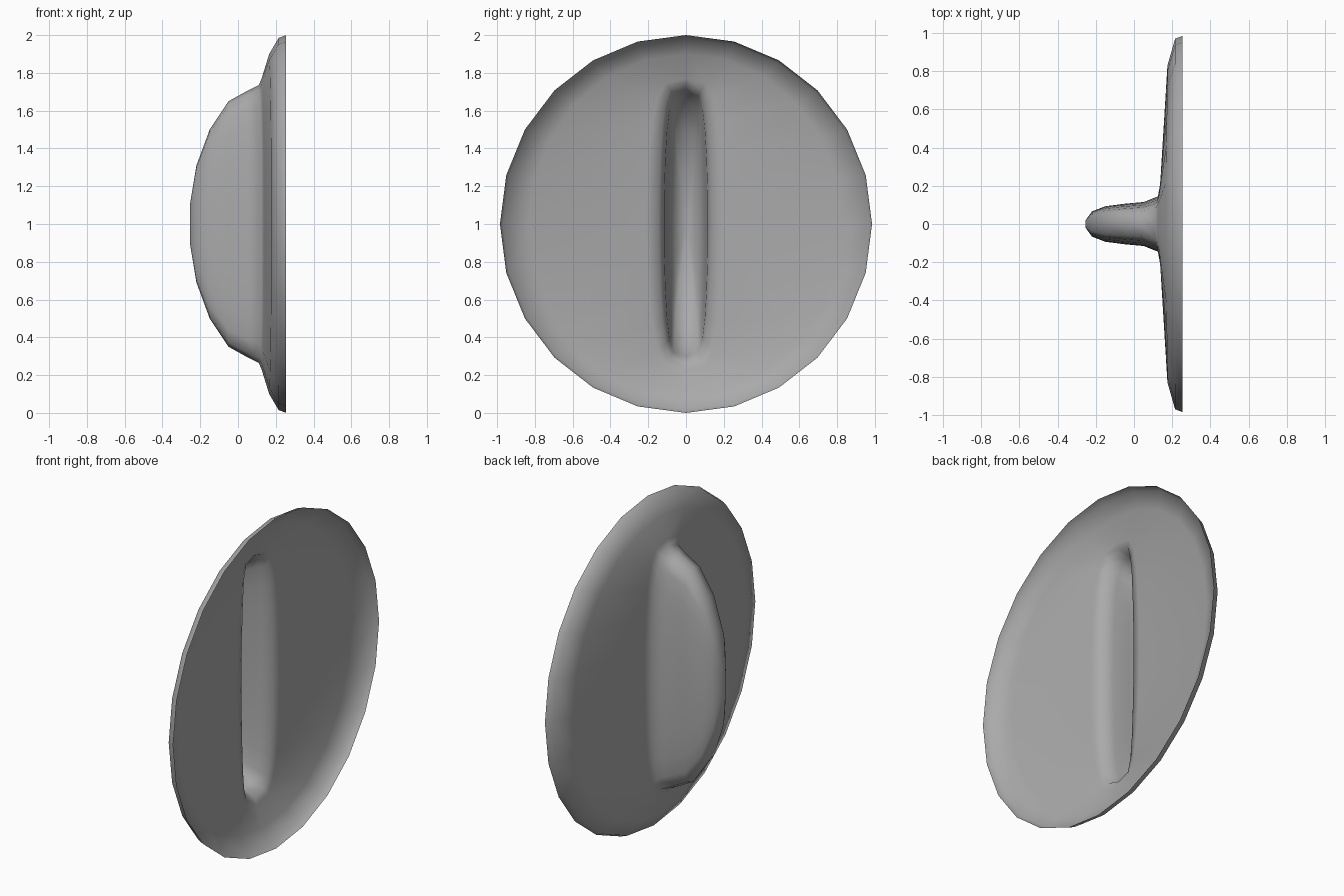
import bpy, bmesh, math

cube = bpy.data.objects.get("Cube")
if cube:
    bpy.data.objects.remove(cube, do_unlink=True)

SIDES = 24

grey = bpy.data.materials.new("plain_grey")
grey.use_nodes = True
colour = (0.4, 0.4, 0.4, 1)
grey.diffuse_color = colour
grey.node_tree.nodes["Principled BSDF"].inputs["Base Color"].default_value = colour


def ring(bm, x_side, x_end, half_y, half_z, power):
    """One closed loop around the x axis; a low power makes a slot shape."""
    verts = []
    for i in range(SIDES):
        t = math.tau * i / SIDES
        s, c = math.sin(t), math.cos(t)
        y = half_y * math.copysign(abs(s) ** power, s) if abs(s) > 1e-6 else 0
        x = x_side + (x_end - x_side) * c ** 4
        verts.append(bm.verts.new((x, y, 1 + half_z * c)))
    return verts


# Loops from the open rim, across the dish, up the hollow grip to its crest
# (x at the sides, x at the ends, half width, half height, roundness)
levels = [
    (0.255, 0.255, 0.985, 1.0, 1),
    (0.215, 0.215, 0.97, 0.985, 1),
    (0.175, 0.165, 0.83, 0.90, 1),
    (0.137, 0.125, 0.21, 0.77, 0.5),
    (0.125, 0.11, 0.145, 0.735, 0.42),
    (0.05, 0.04, 0.115, 0.70, 0.4),
    (-0.05, -0.05, 0.106, 0.65, 0.4),
    (-0.15, -0.15, 0.093, 0.50, 0.4),
    (-0.22, -0.22, 0.066, 0.31, 0.45),
    (-0.255, -0.255, 0.018, 0.10, 0.5),
]

bm = bmesh.new()
loops = [ring(bm, *level) for level in levels]
for a, b in zip(loops, loops[1:]):
    for i in range(SIDES):
        j = (i + 1) % SIDES
        bm.faces.new((a[i], a[j], b[j], b[i]))
bm.faces.new(loops[-1])

# Face the shell towards the grip side
bmesh.ops.recalc_face_normals(bm, faces=bm.faces[:])
bm.faces.ensure_lookup_table()
if bm.faces[-1].normal.x > 0:
    bmesh.ops.reverse_faces(bm, faces=bm.faces[:])
for face in bm.faces:
    face.smooth = True

mesh = bpy.data.meshes.new("dish_with_grip")
bm.to_mesh(mesh)
bm.free()
mesh.materials.append(grey)
shell = bpy.data.objects.new("dish_with_grip", mesh)
bpy.context.collection.objects.link(shell)
